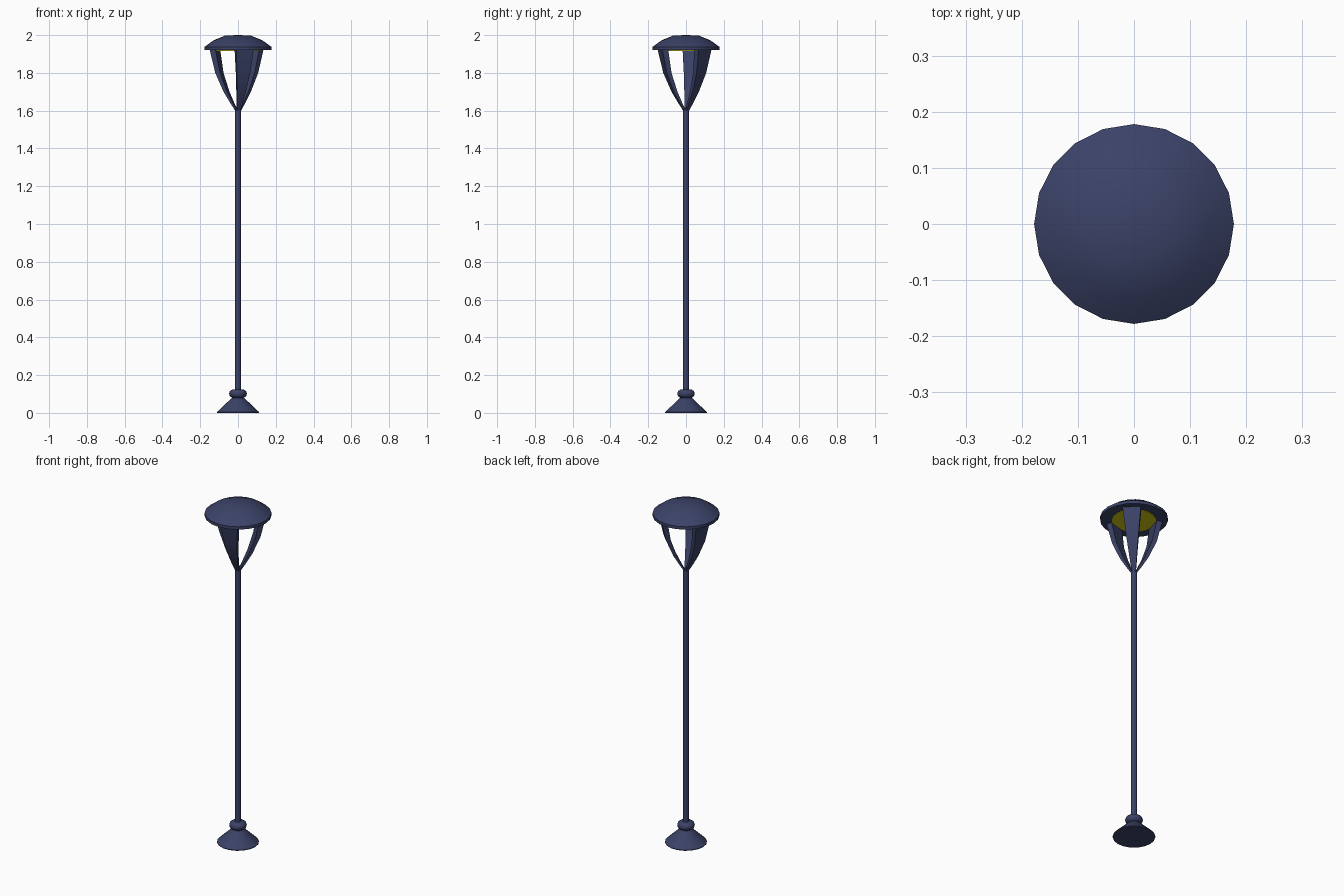
import bpy, bmesh, math
from mathutils import Matrix

if "Cube" in bpy.data.objects:
    bpy.data.objects.remove(bpy.data.objects["Cube"])


def material(name, rgb):
    m = bpy.data.materials.new(name)
    m.diffuse_color = (*rgb, 1)
    m.use_nodes = True
    m.node_tree.nodes["Principled BSDF"].inputs["Base Color"].default_value = m.diffuse_color
    return m


NAVY = material("navy metal", (0.043, 0.054, 0.135))
YELLOW = material("yellow lamp", (0.64, 0.58, 0.005))


def finish(name, bm, mat, angle=None):
    bmesh.ops.remove_doubles(bm, verts=bm.verts, dist=1e-5)
    bmesh.ops.recalc_face_normals(bm, faces=bm.faces)
    me = bpy.data.meshes.new(name)
    bm.to_mesh(me)
    bm.free()
    me.materials.append(mat)
    ob = bpy.data.objects.new(name, me)
    bpy.context.collection.objects.link(ob)
    if angle:
        bpy.ops.object.select_all(action='DESELECT')
        bpy.context.view_layer.objects.active = ob
        ob.select_set(True)
        bpy.ops.object.shade_smooth_by_angle(angle=math.radians(angle))
    return ob


def lathe(name, profile, sides, mat, angle=40):
    """Revolve (radius, height) points around the z axis."""
    bm = bmesh.new()
    verts = [bm.verts.new((r, 0, z)) for r, z in profile]
    edges = [bm.edges.new(p) for p in zip(verts, verts[1:])]
    bmesh.ops.spin(bm, geom=verts + edges, cent=(0, 0, 0), axis=(0, 0, 1),
                   angle=math.tau, steps=sides)
    return finish(name, bm, mat, angle)


# Flared foot, collar and pole
lathe("base", [(0, 0), (0.112, 0), (0.112, 0.004), (0.03, 0.082), (0, 0.082)], 18, NAVY)
lathe("collar", [(0, 0.078), (0.032, 0.08), (0.044, 0.09), (0.047, 0.102),
                 (0.043, 0.115), (0.03, 0.124), (0, 0.125)], 18, NAVY, 60)
lathe("pole", [(0, 0.1), (0.016, 0.1), (0.016, 1.61), (0, 1.61)], 14, NAVY)

# Domed cap and the lamp disc underneath
lathe("cap", [(0, 1.92), (0.178, 1.92), (0.178, 1.937), (0.13, 1.972),
              (0.067, 1.998), (0, 2.0)], 20, NAVY, 50)
lathe("lamp_disc", [(0, 1.917), (0.117, 1.917), (0.117, 1.921), (0, 1.921)], 20, YELLOW)

# Three curved, tapering arms: (outer radius, height, width, thickness)
STATIONS = [(0.013, 1.60, 0.02, 0.01), (0.038, 1.64, 0.032, 0.014),
            (0.073, 1.70, 0.047, 0.02), (0.115, 1.80, 0.072, 0.026),
            (0.143, 1.925, 0.097, 0.032)]
for i in range(3):
    bm = bmesh.new()
    rings = []
    for r, z, w, t in STATIONS:
        corners = [(r, -w / 2), (r, w / 2), (r - t, w / 2), (r - t, -w / 2)]
        rings.append([bm.verts.new((x, y, z)) for x, y in corners])
    for a, b in zip(rings, rings[1:]):
        for k in range(4):
            n = (k + 1) % 4
            bm.faces.new((a[k], a[n], b[n], b[k]))
    bm.faces.new(rings[0])
    bm.faces.new(rings[-1])
    bm.transform(Matrix.Rotation(math.radians(45 + 120 * i), 4, 'Z'))
    finish(f"arm_{i + 1}", bm, NAVY, 35)
